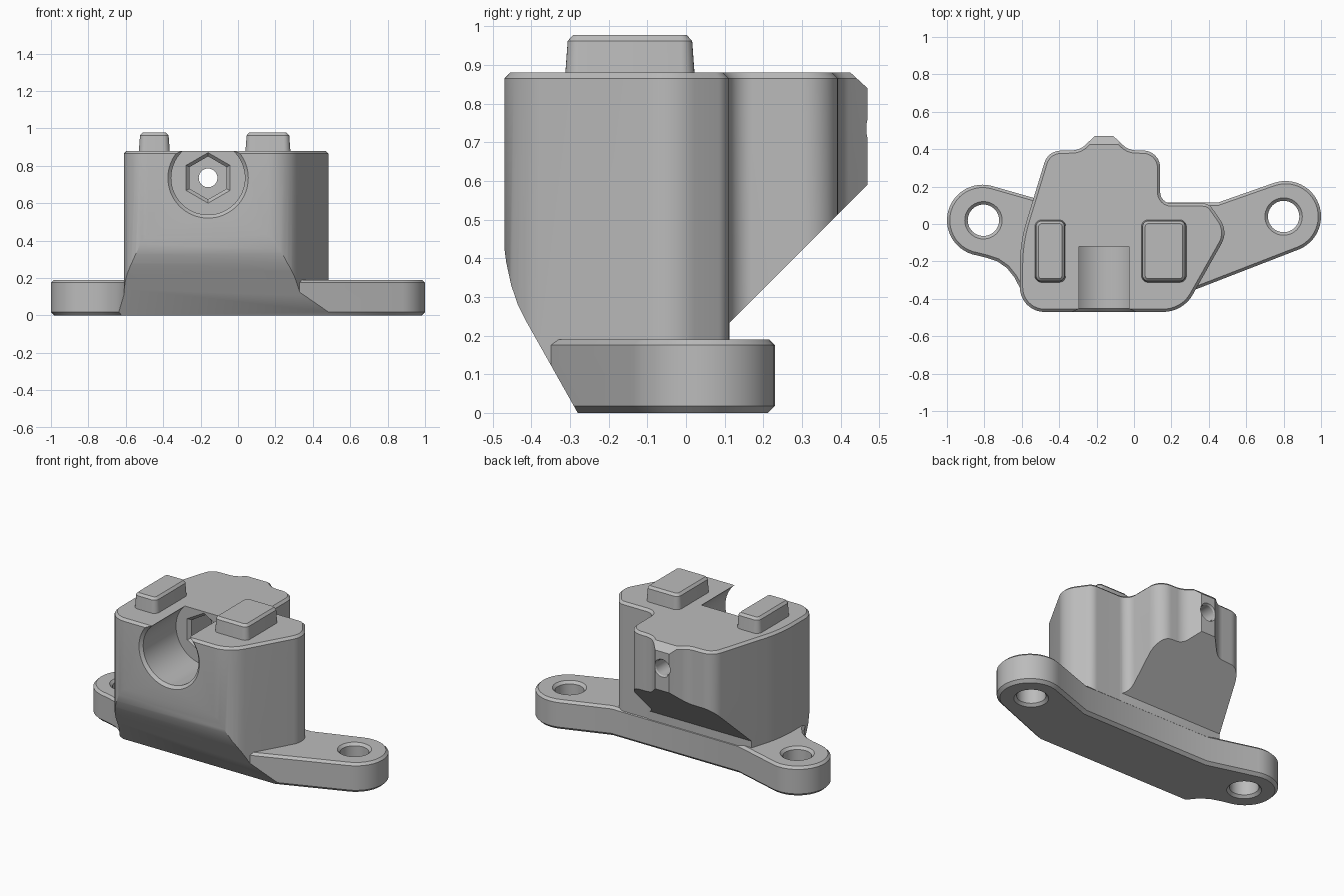
import bpy, bmesh, math
from mathutils import Vector

if "Cube" in bpy.data.objects:
    bpy.data.objects.remove(bpy.data.objects["Cube"])

grey = bpy.data.materials.new("plain grey")
grey.diffuse_color = (0.5, 0.5, 0.5, 1)
grey.use_nodes = True
grey.node_tree.nodes["Principled BSDF"].inputs["Base Color"].default_value = grey.diffuse_color


def rounded(corners, seg=8):
    """Outline from (x, y, radius) corners."""
    out = []
    for i, (x, y, r) in enumerate(corners):
        p = Vector((x, y))
        a = (Vector(corners[i - 1][:2]) - p).normalized()
        b = (Vector(corners[(i + 1) % len(corners)][:2]) - p).normalized()
        if r == 0:
            out.append(p)
            continue
        half = a.angle(b) / 2
        c = p + (a + b).normalized() * (r / math.sin(half))
        s = p + a * (r / math.tan(half)) - c
        e = p + b * (r / math.tan(half)) - c
        for k in range(seg + 1):
            t = k / seg
            out.append(c + (s * (1 - t) + e * t).normalized() * r)
    return out


def arc(cx, cy, r, a0, a1, n=24):
    return [Vector((cx + r * math.cos(math.radians(a0 + (a1 - a0) * k / n)),
                    cy + r * math.sin(math.radians(a0 + (a1 - a0) * k / n)))) for k in range(n + 1)]


def inset(pts, d):
    """Shift a counter-clockwise outline inwards by d."""
    out = []
    for i, p in enumerate(pts):
        u = (p - pts[i - 1]).normalized()
        v = (pts[(i + 1) % len(pts)] - p).normalized()
        n1, n2 = Vector((-u.y, u.x)), Vector((-v.y, v.x))
        out.append(p + (n1 + n2) * (d / (1 + n1.dot(n2))))
    return out


def loft(name, rings):
    """Closed solid through rings of 3D points."""
    bm = bmesh.new()
    vs = [[bm.verts.new(p) for p in ring] for ring in rings]
    n = len(vs[0])
    for a, b in zip(vs, vs[1:]):
        for i in range(n):
            j = (i + 1) % n
            bm.faces.new((a[i], a[j], b[j], b[i]))
    bm.faces.new(vs[0])
    bm.faces.new(vs[-1])
    bmesh.ops.recalc_face_normals(bm, faces=bm.faces)
    me = bpy.data.meshes.new(name)
    bm.to_mesh(me)
    bm.free()
    me.materials.append(grey)
    ob = bpy.data.objects.new(name, me)
    bpy.context.collection.objects.link(ob)
    return ob


def prism(name, pts, levels):
    """Outline stacked at (z, inset) levels."""
    return loft(name, [[(p.x, p.y, z) for p in (inset(pts, d) if d else pts)] for z, d in levels])


def side_slab(name, pts):
    """(y, z) profile spread along x."""
    return loft(name, [[(x, y, z) for y, z in pts] for x in (-1.5, 1.5)])


def lathe(name, centre, axis, rings, n):
    """Turned tool from (position, radius) rings along y or z."""
    out = []
    for t, r in rings:
        ring = []
        for k in range(n):
            a = 2 * math.pi * k / n + math.pi / 2
            u, v = centre[0] + r * math.cos(a), centre[1] + r * math.sin(a)
            ring.append((u, t, v) if axis == 'y' else (u, v, t))
        out.append(ring)
    return loft(name, out)


def boolean(ob, tool, op):
    m = ob.modifiers.new("cut", 'BOOLEAN')
    m.object, m.operation, m.solver = tool, op, 'EXACT'
    bpy.context.view_layer.objects.active = ob
    bpy.ops.object.modifier_apply(modifier=m.name)
    bpy.data.objects.remove(tool)


# sloping, curved front shared by base and body
front = [(-0.477, 1.2), (-0.473, 0.45), (-0.465, 0.39), (-0.452, 0.33), (-0.435, 0.28),
         (-0.415, 0.24), (-0.28, 0), (-0.225, -0.1)]

# base plate with two ears
base_outline = (arc(0.81, 0.04, 0.19, -68, 110) + [Vector((0.45, 0.115)), Vector((-0.45, 0.115))]
                + arc(-0.81, 0.02, 0.19, 75, 253)
                + [Vector(p) for p in ((-0.79, -0.18), (-0.73, -0.2), (-0.68, -0.235), (-0.64, -0.285),
                                       (-0.6, -0.36), (-0.52, -0.4), (0.2, -0.4))])
bracket = prism("bracket", base_outline, [(0, 0.018), (0.018, 0), (0.175, 0), (0.19, 0.015)])
boolean(bracket, side_slab("base_trim", front + [(0.8, -0.1), (0.8, 1.2)]), 'INTERSECT')

# tall body with a bump at the back and an overhanging underside
body_outline = rounded([
    (-0.61, -0.47, 0.13), (0.262, -0.47, 0.18), (0.505, -0.04, 0.12), (0.40, 0.11, 0.06),
    (0.14, 0.11, 0.06), (0.14, 0.39, 0.09), (-0.03, 0.395, 0.1), (-0.11, 0.47, 0),
    (-0.21, 0.47, 0), (-0.29, 0.395, 0.1), (-0.46, 0.39, 0.09), (-0.61, -0.1, 0.8)])
body = prism("body", body_outline, [(0.03, 0), (0.865, 0), (0.88, 0.015)])
boolean(body, side_slab("body_trim", front + [(0.112, -0.1), (0.112, 0.232), (0.48, 0.6),
                                              (0.48, 0.83), (0.42, 0.885), (0.42, 1.2)]), 'INTERSECT')
boolean(bracket, body, 'UNION')

# two raised pads on top
for x0, x1 in ((-0.53, -0.365), (0.04, 0.28)):
    pad = prism("pad", rounded([(x0, -0.312, 0.035), (x1, -0.312, 0.035),
                                (x1, 0.022, 0.035), (x0, 0.022, 0.035)], 5),
                [(0.86, 0), (0.88, 0), (0.962, 0.006), (0.977, 0.02)])
    boolean(bracket, pad, 'UNION')

# front bore, hexagon pocket and through hole
axis = (-0.16, 0.735)
boolean(bracket, lathe("bore", axis, 'y', [(-0.55, 0.215), (-0.47, 0.215), (-0.453, 0.197),
                                           (-0.12, 0.197)], 64), 'DIFFERENCE')
boolean(bracket, lathe("hex_pocket", axis, 'y', [(-0.15, 0.135), (-0.12, 0.135), (-0.1, 0.115),
                                                 (0.1, 0.115)], 6), 'DIFFERENCE')
boolean(bracket, lathe("screw_hole", axis, 'y', [(0.05, 0.05), (0.46, 0.05), (0.475, 0.06),
                                                 (0.55, 0.06)], 32), 'DIFFERENCE')

# chamfered ear holes
for c in ((-0.805, 0.02), (0.80, 0.04)):
    boolean(bracket, lathe("ear_hole", c, 'z', [(-0.1, 0.1), (0, 0.1), (0.016, 0.084), (0.174, 0.084),
                                                (0.19, 0.1), (0.3, 0.1)], 40), 'DIFFERENCE')

bpy.ops.object.select_all(action='DESELECT')
bracket.select_set(True)
bpy.context.view_layer.objects.active = bracket
bpy.ops.object.shade_smooth_by_angle(angle=math.radians(25))
